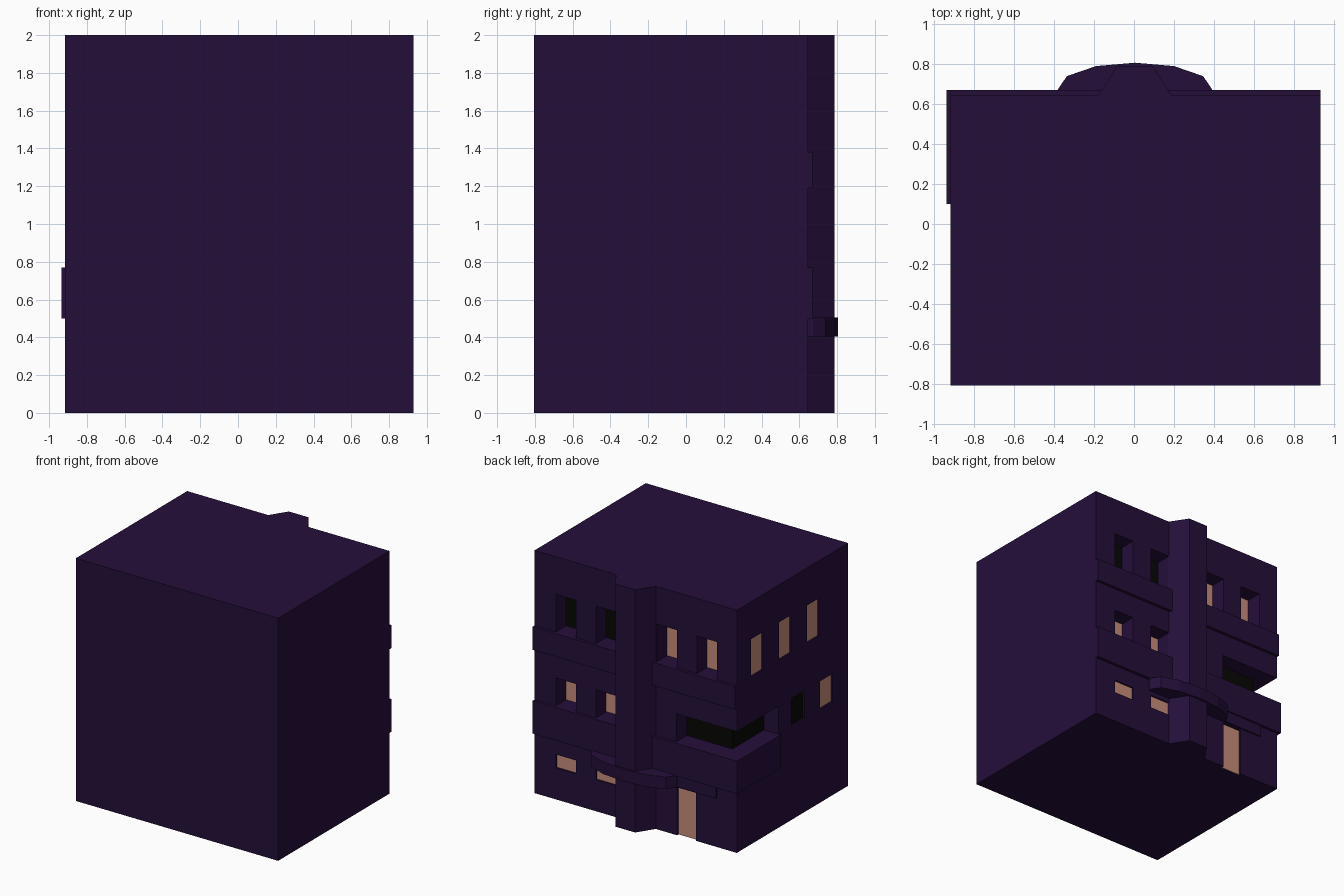
import bpy, bmesh

if "Cube" in bpy.data.objects:
    bpy.data.objects.remove(bpy.data.objects["Cube"])


def material(name, rgb):
    m = bpy.data.materials.new(name)
    m.diffuse_color = (*rgb, 1)
    m.use_nodes = True
    m.node_tree.nodes["Principled BSDF"].inputs["Base Color"].default_value = m.diffuse_color
    return m


PURPLE = material("dark purple wall", (0.018, 0.0046, 0.042))
PEACH = material("peach glass", (0.57, 0.27, 0.195))
BLACK = material("black glass", (0.002, 0.002, 0.0015))

# Wall planes, floor heights and recess depth
LEFT, RIGHT, FRONT, BACK = -0.915, 0.93, -0.805, 0.645
DEEP, SHALLOW, PLATE = 0.14, 0.02, 0.006
GROUND, MIDDLE, UPPER = (0.26, 0.37), (0.77, 1.0), (1.38, 1.69)


def add_prism(bm, pts, z0, z1):
    """Extrude a flat outline from z0 up to z1."""
    face = bm.faces.new([bm.verts.new((x, y, z0)) for x, y in pts])
    top = bmesh.ops.extrude_face_region(bm, geom=[face])["geom"]
    bmesh.ops.translate(bm, vec=(0, 0, z1 - z0),
                        verts=[v for v in top if isinstance(v, bmesh.types.BMVert)])


def rect(x0, x1, y0, y1):
    return [(x0, y0), (x1, y0), (x1, y1), (x0, y1)]


def make_object(name, bm, mat):
    bmesh.ops.recalc_face_normals(bm, faces=bm.faces[:])
    me = bpy.data.meshes.new(name)
    bm.to_mesh(me)
    bm.free()
    me.materials.append(mat)
    ob = bpy.data.objects.new(name, me)
    bpy.context.collection.objects.link(ob)
    return ob


def prism(name, pts, z0, z1, mat=PURPLE):
    bm = bmesh.new()
    add_prism(bm, pts, z0, z1)
    return make_object(name, bm, mat)


cut = bmesh.new()


def back_window(name, x0, x1, z, depth, mat):
    add_prism(cut, rect(x0, x1, BACK - depth, BACK + 0.1), *z)
    prism(name, rect(x0, x1, BACK - depth, BACK - depth + PLATE), max(z[0], 0), z[1], mat)


def side_window(name, y0, y1, z, mat):
    add_prism(cut, rect(LEFT - 0.1, LEFT + SHALLOW, y0, y1), *z)
    prism(name, rect(LEFT + SHALLOW - PLATE, LEFT + SHALLOW, y0, y1), *z, mat)


# Entrance facade windows, two columns on each side of the tower
for a, b in ((0.185, 0.37), (0.55, 0.735)):
    back_window("upper_window", a, b, UPPER, DEEP, BLACK)
    back_window("upper_window", -b, -a, UPPER, DEEP, PEACH)
    back_window("middle_window", a, b, MIDDLE, DEEP, PEACH)
    back_window("ground_window", a, b, GROUND, SHALLOW, PEACH)

# Door
back_window("door", -0.545, -0.37, (-0.1, 0.395), 0.025, PEACH)

# Side windows
for y in (0.305, -0.06, -0.425):
    side_window("side_upper_window", y, y + 0.155, UPPER, PEACH)
side_window("side_middle_window", -0.235, -0.07, MIDDLE, BLACK)
side_window("side_middle_window", -0.6, -0.44, MIDDLE, PEACH)

# Open corner balcony: L-shaped recess with dark glazing on both inner walls
ix, iy = LEFT + DEEP, BACK - DEEP
add_prism(cut, [(-0.365, iy), (-0.365, BACK + 0.1), (LEFT - 0.1, BACK + 0.1),
                (LEFT - 0.1, 0.1), (ix, 0.1), (ix, iy)], *MIDDLE)
prism("balcony_glass_back", rect(ix, -0.365, iy, iy + PLATE), *MIDDLE, BLACK)
prism("balcony_glass_side", rect(ix - PLATE, ix, 0.1, iy + PLATE), *MIDDLE, BLACK)

# Main block with all openings cut out
body = prism("building_body", rect(LEFT, RIGHT, FRONT, BACK), 0, 2)
cutter = make_object("opening_cutter", cut, PURPLE)
mod = body.modifiers.new("openings", "BOOLEAN")
mod.operation, mod.solver, mod.object = "DIFFERENCE", "EXACT", cutter
bpy.context.view_layer.objects.active = body
body.select_set(True)
bpy.ops.object.modifier_apply(modifier=mod.name)
bpy.data.objects.remove(cutter)

# Stair tower with slanted sides
prism("stair_tower", [(-0.18, 0.64), (0.19, 0.64), (0.095, 0.785), (-0.085, 0.785)], 0, 2)

# Parapet bands
OUT = 0.67
prism("upper_band_right", rect(0.17, RIGHT, BACK - 0.005, OUT), 1.19, 1.38)
prism("upper_band_left", rect(LEFT, -0.16, BACK - 0.005, OUT), 1.19, 1.38)
prism("middle_band_right", rect(0.17, RIGHT, BACK - 0.005, OUT), 0.5, 0.77)
prism("corner_balcony_parapet",
      [(-0.16, BACK - 0.005), (-0.16, OUT), (-0.935, OUT), (-0.935, 0.1),
       (LEFT + 0.005, 0.1), (LEFT + 0.005, BACK - 0.005)], 0.5, 0.77)

# Curved entrance canopy and slim ledge above the door
prism("canopy", [(0.39, 0.64), (0.39, 0.672), (0.345, 0.738), (0.2, 0.788), (0.005, 0.805),
                 (-0.19, 0.788), (-0.335, 0.738), (-0.38, 0.672), (-0.38, 0.64)], 0.405, 0.505)
prism("door_ledge", rect(-0.735, -0.375, 0.64, 0.658), 0.405, 0.502)
